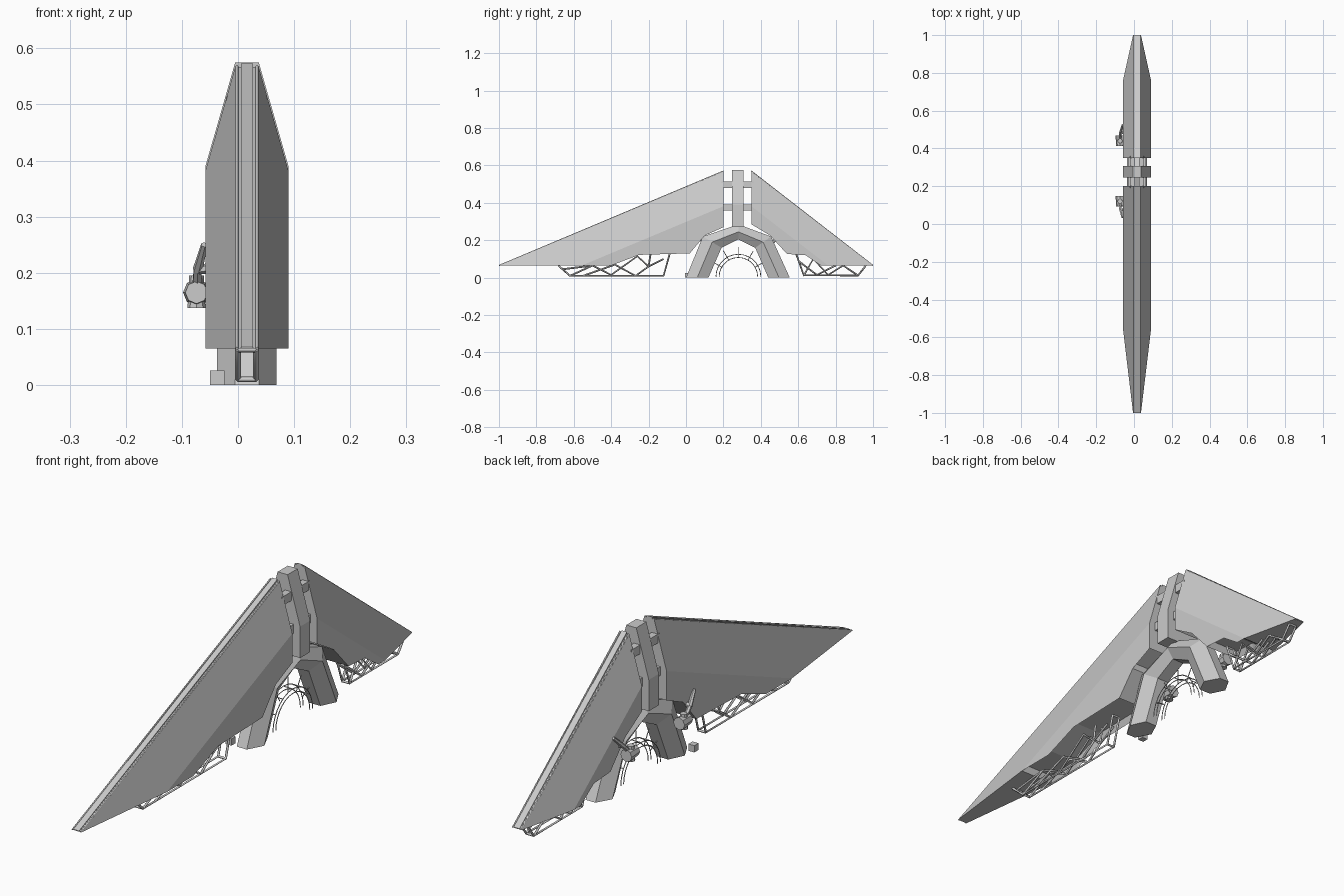
import bpy, bmesh, math
from mathutils import Vector

cube = bpy.data.objects.get("Cube")
if cube:
    bpy.data.objects.remove(cube)

CX = 0.016            # centre plane of the hull
NARROW, WIDE, DROP = 0.021, 0.074, 0.185


def make_material(name, value):
    m = bpy.data.materials.new(name)
    m.use_nodes = True
    col = (value, value, value, 1)
    m.diffuse_color = col
    m.node_tree.nodes["Principled BSDF"].inputs["Base Color"].default_value = col
    return m


grey = make_material("hull grey", 0.6)


def finish(name, bm):
    bmesh.ops.recalc_face_normals(bm, faces=bm.faces)
    mesh = bpy.data.meshes.new(name)
    bm.to_mesh(mesh)
    bm.free()
    mesh.materials.append(grey)
    ob = bpy.data.objects.new(name, mesh)
    bpy.context.collection.objects.link(ob)
    return ob


def plate(name, outline, width, crease=None, recess=False):
    """Symmetric solid from a (y, z) outline; width(y, z) gives its half width."""
    bm = bmesh.new()
    bm.faces.new([bm.verts.new((0, y, z)) for y, z in outline])
    if crease:
        a, b = (Vector((0, *p)) for p in crease)
        normal = (b - a).cross(Vector((1, 0, 0)))
        bmesh.ops.bisect_plane(bm, geom=bm.verts[:] + bm.edges[:] + bm.faces[:],
                               plane_co=a, plane_no=normal, dist=1e-5)
    rim = [e for e in bm.edges if e.is_boundary]
    first = bm.verts[:]
    faces = bm.faces[:]
    twin = {v: bm.verts.new(v.co) for v in first}
    for f in faces:
        bm.faces.new([twin[v] for v in reversed(f.verts)])
    for e in rim:
        a, b = e.verts
        bm.faces.new((a, b, twin[b], twin[a]))
    for v in first:
        w = width(v.co.y, v.co.z)
        v.co.x, twin[v].co.x = CX + w, CX - w
    bmesh.ops.recalc_face_normals(bm, faces=bm.faces)
    if recess:
        belly = [f for f in bm.faces if f.normal.z < -0.7
                 and max(abs(v.co.y) for v in f.verts) < 0.9]
        bmesh.ops.inset_region(bm, faces=belly, thickness=0.014, depth=-0.025)
    return finish(name, bm)


def box(name, centre, size):
    bm = bmesh.new()
    bmesh.ops.create_cube(bm, size=1)
    for v in bm.verts:
        v.co = Vector(a * b + c for a, b, c in zip(v.co, size, centre))
    return finish(name, bm)


def rods(name, paths, radius):
    """Thin square bars following a list of paths."""
    curve = bpy.data.curves.new(name, "CURVE")
    curve.dimensions = "3D"
    curve.bevel_depth = radius
    curve.bevel_resolution = 0
    curve.use_fill_caps = True
    for path in paths:
        s = curve.splines.new("POLY")
        s.points.add(len(path) - 1)
        for p, co in zip(s.points, path):
            p.co = (*co, 1)
    curve.materials.append(grey)
    ob = bpy.data.objects.new(name, curve)
    bpy.context.collection.objects.link(ob)
    bpy.ops.object.select_all(action="DESELECT")
    ob.select_set(True)
    bpy.context.view_layer.objects.active = ob
    bpy.ops.object.convert(target="MESH")


def cylinder(name, a, b, r1, r2, sides=8):
    a, b = Vector(a), Vector(b)
    bm = bmesh.new()
    bmesh.ops.create_cone(bm, cap_ends=True, segments=sides, radius1=r1, radius2=r2,
                          depth=(b - a).length)
    turn = (b - a).to_track_quat("Z", "Y")
    for v in bm.verts:
        v.co = turn @ v.co + (a + b) / 2
    return finish(name, bm)


# Wings: sharp fins, widening from the sloping spine down to a crease
def wing(name, tip, top, under):
    def spine(y):
        return top[1] + (y - top[0]) * (tip[1] - top[1]) / (tip[0] - top[0])

    def width(y, z):
        return NARROW + (WIDE - NARROW) * min(1, max(0, (spine(y) - z) / DROP))

    plate(name + "_hull", [tip, top] + under, width,
          [(p[0], p[1] - DROP) for p in (tip, top)], recess=True)
    # Raised strip and twin rails along the spine
    (y0, z0), (y1, z1) = tip, top
    plate(name + "_spine_strip",
          [(y0, z0), (y0, z0 + 0.003), (y1, z1 + 0.006), (y1, z1 - 0.02)],
          lambda y, z: 0.011)
    rods(name + "_spine_rails",
         [[(CX + s * 0.018, y0, z0), (CX + s * 0.018, y1, z1 + 0.001)] for s in (-1, 1)], 0.003)


wing("long_wing", (-1, 0.065), (0.2, 0.567),
     [(0.2, 0.27), (0.1, 0.225), (0.02, 0.13), (-0.25, 0.122), (-0.4, 0.065)])
wing("short_wing", (1, 0.065), (0.35, 0.567),
     [(0.35, 0.285), (0.45, 0.225), (0.54, 0.127), (0.64, 0.12), (0.72, 0.065)])

# Pillar between the wings
plate("centre_pillar", [(0.247, 0.27), (0.247, 0.575), (0.308, 0.575), (0.308, 0.27)],
      lambda y, z: NARROW + (WIDE - NARROW) * min(1, (0.575 - z) / DROP),
      [(0.2, 0.39), (0.35, 0.39)])
for z, off in ((0.497, 0.024), (0.375, 0.034)):
    for s in (-1, 1):
        box("wing_connector", (CX + s * off, 0.275, z), (0.026, 0.17, 0.034))

# Arch with a hexagonal section
outer = [(0, 0), (0.09, 0.22), (0.28, 0.285), (0.455, 0.22), (0.555, 0)]
inner = [(0.12, 0), (0.19, 0.16), (0.28, 0.205), (0.37, 0.16), (0.44, 0)]
bm = bmesh.new()
rings = []
for o, i in zip(outer, inner):
    o, i = Vector((CX, *o)), Vector((CX, *i))
    section = [(-0.021, 0), (0.021, 0), (0.053, 0.5), (0.025, 1), (-0.025, 1), (-0.053, 0.5)]
    rings.append([bm.verts.new(o.lerp(i, t) + Vector((x, 0, 0))) for x, t in section])
for r, q in zip(rings, rings[1:]):
    for k in range(6):
        n = (k + 1) % 6
        bm.faces.new((r[k], r[n], q[n], q[k]))
bm.faces.new(rings[0])
bm.faces.new(rings[-1])
finish("arch", bm)
box("foot_block", (-0.037, 0.008, 0.013), (0.025, 0.025, 0.026))


# Thin ring frame inside the arch
def arc(x, r, n=14):
    return [(x, 0.28 + r * math.cos(math.pi * k / n), 0.005 + r * math.sin(math.pi * k / n))
            for k in range(n + 1)]


hoops = [arc(CX + s * 0.02, r) for s in (-1, 1) for r in (0.103, 0.12)]
for k in range(1, 6):
    c, s = math.cos(math.pi * k / 6), math.sin(math.pi * k / 6)
    hoops.append([(CX, 0.28 + r * c, 0.005 + r * s) for r in (0.1, 0.16)])
    hoops.append([(CX + d, 0.28 + 0.12 * c, 0.005 + 0.12 * s) for d in (-0.02, 0.02)])
rods("ring_frame", hoops, 0.002)


# Lattice landing frames beneath each wing
def truss(name, frame, braces):
    paths = []
    for s in (-1, 1):
        x = CX + s * 0.016
        paths += [[(x, y, z) for y, z in line] for line in [frame] + braces]
    paths += [[(CX - 0.016, y, z), (CX + 0.016, y, z)] for y, z in frame]
    rods(name, paths, 0.005)


truss("long_wing_truss", [(-0.68, 0.063), (-0.62, 0.01), (-0.12, 0.01), (-0.088, 0.125)],
      [[(-0.62, 0.01), (-0.5, 0.065), (-0.4, 0.015), (-0.26, 0.115), (-0.2, 0.06),
        (-0.12, 0.1)],
       [(-0.55, 0.01), (-0.38, 0.07), (-0.27, 0.01), (-0.2, 0.06), (-0.19, 0.125)],
       [(-0.66, 0.045), (-0.5, 0.065)]])
truss("short_wing_truss", [(0.96, 0.063), (0.92, 0.012), (0.63, 0.012), (0.59, 0.125)],
      [[(0.92, 0.012), (0.84, 0.065), (0.76, 0.015), (0.68, 0.1), (0.63, 0.012)],
       [(0.8, 0.065), (0.7, 0.015), (0.6, 0.09)]])


# Side pods hung from jointed arms
def pod(y, d):
    body = Vector((-0.074, y, 0.165))
    cylinder("pod_body", body - Vector((0, 0.028, 0)), body + Vector((0, 0.028, 0)), 0.02, 0.024)
    cylinder("pod_cap", body - Vector((0, 0, 0.028)), body + Vector((0, 0, 0.03)), 0.016, 0.013)
    elbow = (-0.072, y + d * 0.04, 0.205)
    cylinder("pod_lower_arm", body, elbow, 0.009, 0.008, 6)
    cylinder("pod_upper_arm", elbow, (-0.06, y + d * 0.085, 0.25), 0.009, 0.006, 6)
    cylinder("pod_mount", elbow, (-0.04, y + d * 0.05, 0.21), 0.008, 0.01, 6)


pod(0.44, 1)
pod(0.12, -1)
